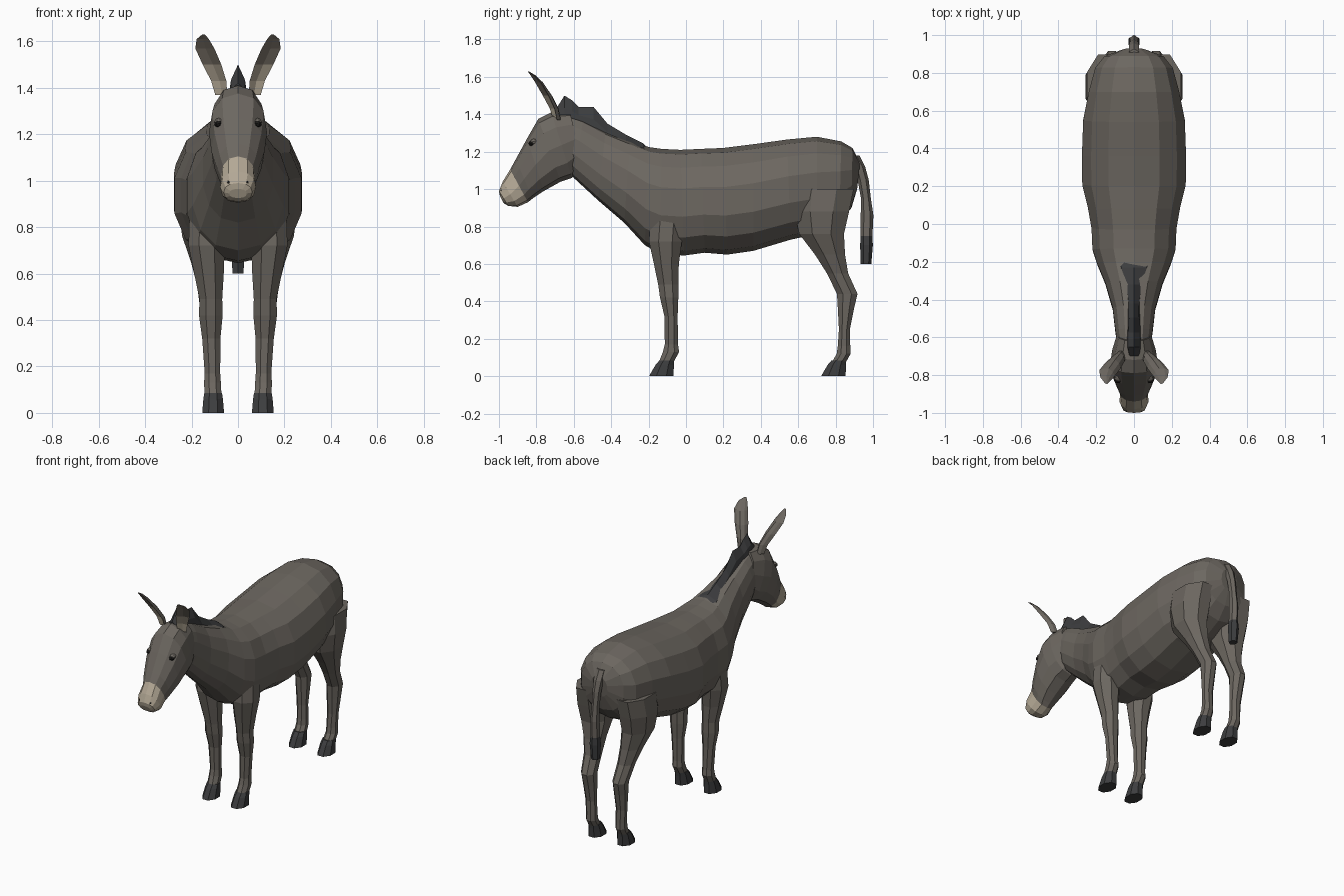
import bpy, bmesh, math
from mathutils import Vector


def material(name, rgb):
    m = bpy.data.materials.new(name)
    m.diffuse_color = (*rgb, 1)
    return m


COAT = material("grey brown coat", (0.15, 0.135, 0.117))
DARK = material("charcoal hair and hoof", (0.046, 0.047, 0.049))
CREAM = material("cream muzzle", (0.45, 0.39, 0.30))
INNER = material("inner ear", (0.22, 0.19, 0.155))
BLACK = material("eye and nostril", (0.012, 0.011, 0.01))


def loft(name, rings, mats, pick=None):
    """Skin a row of equal rings; pick(row, side) chooses the material."""
    bm = bmesh.new()
    rows = [[bm.verts.new(p) for p in r] for r in rings]
    n = len(rows[0])
    for i in range(len(rows) - 1):
        for j in range(n):
            k = (j + 1) % n
            f = bm.faces.new((rows[i][j], rows[i][k], rows[i + 1][k], rows[i + 1][j]))
            f.material_index = pick(i, j) if pick else 0
    bm.faces.new(rows[0])
    cap = bm.faces.new(rows[-1])
    cap.material_index = pick(len(rows) - 2, 0) if pick else 0
    bmesh.ops.recalc_face_normals(bm, faces=bm.faces[:])
    me = bpy.data.meshes.new(name)
    bm.to_mesh(me)
    bm.free()
    for m in mats:
        me.materials.append(m)
    ob = bpy.data.objects.new(name, me)
    bpy.context.collection.objects.link(ob)
    return ob


def section(ty, tz, by, bz, w, n=14, e=0.88):
    """Rounded slice between a top and a bottom point on the centre plane."""
    top, bot = Vector((0, ty, tz)), Vector((0, by, bz))
    c, up = (top + bot) / 2, (top - bot) / 2
    out = []
    for k in range(n):
        a = 2 * math.pi * k / n
        s, co = math.sin(a), math.cos(a)
        x = math.copysign(abs(s) ** e, s) if abs(s) > 1e-6 else 0
        h = math.copysign(abs(co) ** e, co) if abs(co) > 1e-6 else 0
        out.append(c + up * h + Vector((w * x, 0, 0)))
    return out


def flat_ring(z, x, y, hx, hy, n=8):
    return [Vector((x + hx * math.cos(2 * math.pi * (k + .5) / n) * 1.06,
                    y + hy * math.sin(2 * math.pi * (k + .5) / n) * 1.06, z)) for k in range(n)]


# Trunk and neck, from rump to poll
trunk = [
    (.93, 1.14, .915, 1.0, .06), (.89, 1.22, .885, .90, .16), (.83, 1.255, .82, .82, .21),
    (.70, 1.28, .70, .76, .245), (.54, 1.265, .56, .73, .275), (.36, 1.24, .36, .67, .282),
    (.20, 1.22, .22, .65, .28), (.08, 1.215, .10, .66, .25), (-.03, 1.21, -.01, .645, .23),
    (-.13, 1.215, -.14, .655, .225), (-.20, 1.225, -.22, .70, .20), (-.30, 1.26, -.33, .82, .155),
    (-.43, 1.31, -.47, .94, .115), (-.55, 1.37, -.60, 1.06, .10), (-.64, 1.40, -.63, 1.10, .09)]
loft("trunk_and_neck", [section(*r) for r in trunk], [COAT])

# Head with a pale muzzle
head = [
    (-.62, 1.41, -.55, 1.13, .09), (-.72, 1.41, -.61, 1.06, .115), (-.79, 1.375, -.67, 1.04, .125),
    (-.85, 1.27, -.76, .99, .115), (-.91, 1.16, -.82, .95, .09), (-.94, 1.105, -.845, .93, .073),
    (-.98, 1.04, -.90, .905, .077), (-1.0, .99, -.95, .91, .062), (-.995, .965, -.975, .925, .038)]
loft("head", [section(*r, n=12) for r in head], [COAT, CREAM], lambda i, j: int(i >= 5))

# Mane: ridge point, base point, half width at the base
mane = [(-.19, 1.205, 1.19, .10), (-.23, 1.245, 1.20, .085), (-.32, 1.29, 1.22, .05),
        (-.42, 1.35, 1.27, .033), (-.495, 1.44, 1.32, .033), (-.575, 1.44, 1.36, .036),
        (-.61, 1.475, 1.37, .038), (-.65, 1.50, 1.38, .038), (-.70, 1.42, 1.38, .03)]
loft("mane", [[Vector((-w, y, b)), Vector((-w * .8, y, b + (t - b) * .45)), Vector((0, y, t)),
               Vector((w * .8, y, b + (t - b) * .45)), Vector((w, y, b))] for y, t, b, w in mane], [DARK])

# Tail and tuft
tail = [(1.18, 0, .895, .03, .03), (1.12, 0, .928, .03, .028), (1.05, 0, .947, .025, .028),
        (.95, 0, .962, .022, .025), (.86, 0, .968, .025, .032), (.75, 0, .965, .027, .030)]
tuft = [(.75, 0, .965, .027, .030), (.70, 0, .965, .033, .032), (.60, 0, .962, .025, .027)]
loft("tail", [flat_ring(*r, n=6) for r in tail], [COAT])
loft("tail_tuft", [flat_ring(*r, n=6) for r in tuft], [DARK])

# Leg slices: z, x, y, half width, half depth
front_leg = [
    (.86, .135, -.10, .075, .09), (.72, .135, -.11, .08, .09), (.60, .125, -.105, .065, .068),
    (.49, .117, -.095, .05, .055), (.42, .117, -.09, .052, .05), (.32, .115, -.08, .04, .036),
    (.17, .11, -.078, .034, .036), (.13, .11, -.08, .037, .044), (.07, .107, -.108, .037, .04)]
hind_leg = [
    (1.0, .15, .74, .10, .16), (.88, .155, .725, .105, .15), (.76, .152, .725, .09, .122),
    (.65, .138, .77, .066, .082), (.55, .125, .81, .052, .058), (.44, .117, .862, .046, .056),
    (.36, .115, .855, .042, .044), (.25, .113, .847, .035, .030), (.16, .11, .845, .034, .034),
    (.12, .11, .843, .036, .038), (.07, .107, .815, .037, .038)]

# Ear slices: x, y, z, half width, cup depth
ear = [(.072, -.70, 1.37, .028, .028), (.083, -.715, 1.43, .035, .030), (.112, -.75, 1.50, .043, .030),
       (.143, -.79, 1.57, .044, .022), (.152, -.822, 1.61, .028, .012), (.148, -.845, 1.63, .006, .003)]


def ear_ring(x, y, z, w, d, s):
    across, back = Vector((.93, .36, 0)), Vector((-.36, .93, 0))
    pts = [across * w, back * d * .8 + across * w * .6, back * d * 1.2,
           back * d * .8 - across * w * .6, -across * w, back * d * .35]
    return [Vector(((p.x + x) * s, p.y + y, p.z + z)) for p in pts]


def bead(name, loc, scale, rot, mat):
    bpy.ops.mesh.primitive_uv_sphere_add(segments=8, ring_count=5, radius=1, location=loc, rotation=rot)
    ob = bpy.context.object
    ob.name = name
    ob.scale = scale
    ob.data.materials.append(mat)


for s, side in ((1, "left"), (-1, "right")):
    # Legs and hooves
    for part, rings, hoof_y in (("front", front_leg, -.132), ("hind", hind_leg, .788)):
        loft(f"{part}_leg_{side}", [flat_ring(z, x * s, y, a, b) for z, x, y, a, b in rings], [COAT])
        hoof = [(.085, .107, hoof_y + .03, .039, .04), (.06, .107, hoof_y + .018, .043, .05),
                (0, .107, hoof_y, .048, .067)]
        loft(f"{part}_hoof_{side}", [flat_ring(z, x * s, y, a, b) for z, x, y, a, b in hoof], [DARK])
    # Ears: coloured cup, pale at the root
    loft(f"ear_{side}", [ear_ring(*r, s) for r in ear], [COAT, INNER, CREAM],
         lambda i, j: (2 if i < 2 else 1) if j >= 4 else 0)
    # Eyes with lids, and nostrils
    bead(f"eyelid_{side}", (s * .081, -.812, 1.253), (.022, .026, .017), (.3, 0, s * .5), COAT)
    bead(f"eye_{side}", (s * .083, -.822, 1.246), (.019, .022, .015), (.3, 0, s * .5), BLACK)
    bead(f"nostril_{side}", (s * .036, -.982, .988), (.011, .012, .017), (-.3, s * .4, 0), BLACK)
